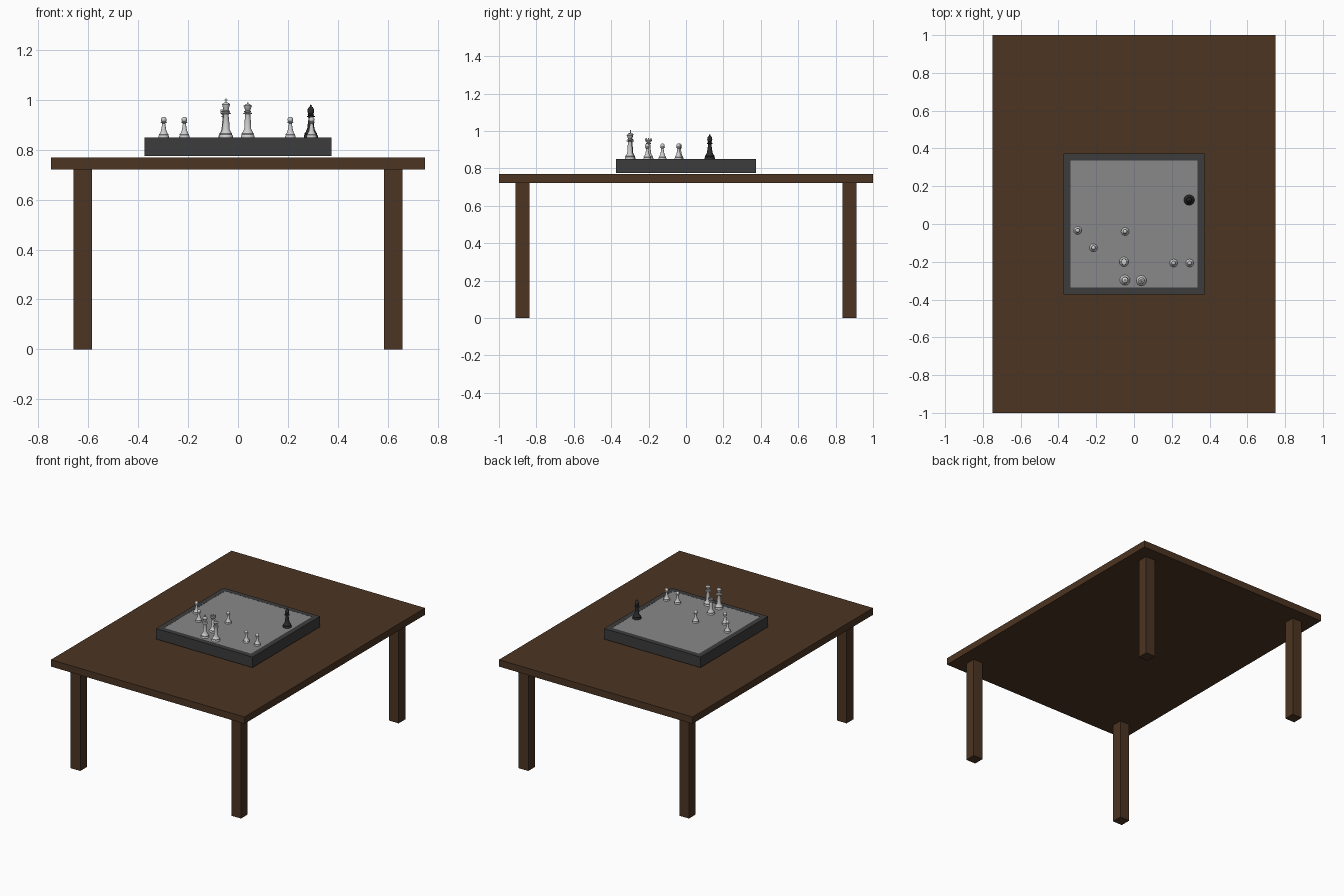
import bpy, bmesh, math

if "Cube" in bpy.data.objects:
    bpy.data.objects.remove(bpy.data.objects["Cube"])


def material(name, rgb):
    m = bpy.data.materials.new(name)
    m.diffuse_color = (*rgb, 1)
    m.use_nodes = True
    m.node_tree.nodes["Principled BSDF"].inputs["Base Color"].default_value = m.diffuse_color
    return m


WOOD = material("dark_wood", (0.072, 0.035, 0.016))
FRAME = material("charcoal", (0.045, 0.045, 0.046))
FIELD = material("grey_field", (0.25, 0.25, 0.25))
WHITE = material("pale_grey", (0.62, 0.62, 0.62))
BLACK = material("black", (0.025, 0.025, 0.025))


def finish(name, bm, mat):
    bmesh.ops.recalc_face_normals(bm, faces=bm.faces[:])
    me = bpy.data.meshes.new(name)
    bm.to_mesh(me)
    bm.free()
    me.materials.append(mat)
    ob = bpy.data.objects.new(name, me)
    bpy.context.collection.objects.link(ob)
    return ob


def add_box(bm, lo, hi):
    verts = bmesh.ops.create_cube(bm, size=1)["verts"]
    for v in verts:
        for i in range(3):
            v.co[i] = lo[i] if v.co[i] < 0 else hi[i]
    return verts


def box(name, lo, hi, mat):
    bm = bmesh.new()
    add_box(bm, lo, hi)
    return finish(name, bm, mat)


def add_lathe(bm, profile, sides=24):
    rings = []
    for r, z in profile:
        rings.append([bm.verts.new((r * math.cos(2 * math.pi * k / sides),
                                    r * math.sin(2 * math.pi * k / sides), z))
                      for k in range(sides)])
    for a, b in zip(rings, rings[1:]):
        for k in range(sides):
            j = (k + 1) % sides
            bm.faces.new((a[k], a[j], b[j], b[k]))
    bm.faces.new(rings[0][::-1])
    bm.faces.new(rings[-1])


def ball(r, z, start=-50, end=85, stretch=1.0):
    """Profile points of a ball centred at height z."""
    return [(r * math.cos(math.radians(a)), z + stretch * r * math.sin(math.radians(a)))
            for a in [start + (end - start) * i / 8 for i in range(9)]]


# Table top and four legs
box("table_top", (-0.75, -1, 0.722), (0.75, 1, 0.77), WOOD)
for sx in (-1, 1):
    for sy in (-1, 1):
        x, y = sx * 0.623, sy * 0.873
        box("table_leg", (x - 0.0375, y - 0.0375, 0), (x + 0.0375, y + 0.0375, 0.722), WOOD)

# Game board: dark frame with an inset playing field
TOP = 0.85
box("board_frame", (-0.374, -0.374, 0.776), (0.374, 0.374, TOP - 0.002), FRAME)
for s in (-1, 1):
    a, b = sorted((s * 0.337, s * 0.374))
    box("board_rim", (a, -0.374, TOP - 0.002), (b, 0.374, TOP), FRAME)
    box("board_rim", (-0.337, a, TOP - 0.002), (0.337, b, TOP), FRAME)
box("playing_field", (-0.337, -0.337, TOP - 0.002), (0.337, 0.337, TOP - 0.0005), FIELD)


# Lathe profiles for the pieces
def foot(r):
    """Stepped round foot with a flaring skirt."""
    return [(r, 0), (r, r * 0.25), (r * 0.88, r * 0.4), (r * 0.92, r * 0.55),
            (r * 0.72, r * 0.8), (r * 0.52, r * 1.25)]


def collar(r, z):
    return [(r * 0.6, z - 0.003), (r, z - 0.001), (r, z + 0.002), (r * 0.6, z + 0.004)]


PAWN = foot(0.021) + [(0.0075, 0.045), (0.006, 0.056)] + collar(0.0125, 0.06) + ball(0.0115, 0.071)
ROOK = foot(0.025) + [(0.011, 0.055), (0.009, 0.078)] + collar(0.014, 0.083) + [
    (0.011, 0.09), (0.018, 0.098), (0.018, 0.104), (0.012, 0.104)]
BISHOP = foot(0.028) + [(0.012, 0.055), (0.009, 0.078)] + collar(0.016, 0.083) + collar(
    0.013, 0.09) + ball(0.0135, 0.106, stretch=1.35) + ball(0.004, 0.127)
QUEEN = foot(0.027) + [(0.013, 0.06), (0.010, 0.09)] + collar(0.018, 0.096) + collar(
    0.014, 0.103) + [(0.010, 0.108), (0.017, 0.127), (0.014, 0.128), (0.009, 0.133)] + ball(0.004, 0.136)
KING = foot(0.027) + [(0.013, 0.06), (0.010, 0.09)] + collar(0.019, 0.096) + collar(
    0.015, 0.104) + [(0.010, 0.11), (0.016, 0.132), (0.014, 0.135), (0.005, 0.140)]


def piece(name, profile, x, y, mat):
    bm = bmesh.new()
    add_lathe(bm, profile)
    if name == "king":        # cross finial
        add_box(bm, (-0.002, -0.002, 0.138), (0.002, 0.002, 0.156))
        add_box(bm, (-0.006, -0.002, 0.147), (0.006, 0.002, 0.151))
    if name == "rook":        # battlements
        for k in range(6):
            t = k * math.pi / 3
            cx, cy = 0.0148 * math.cos(t), 0.0148 * math.sin(t)
            add_box(bm, (cx - 0.003, cy - 0.003, 0.102), (cx + 0.003, cy + 0.003, 0.112))
    ob = finish(name, bm, mat)
    ob.location = (x, y, TOP)
    bpy.ops.object.select_all(action='DESELECT')
    ob.select_set(True)
    bpy.context.view_layer.objects.active = ob
    bpy.ops.object.shade_smooth_by_angle(angle=math.radians(40))


# Pieces on the board
for x, y in ((-0.298, -0.034), (-0.215, -0.126), (-0.047, -0.04), (0.21, -0.207), (0.295, -0.207)):
    piece("pawn", PAWN, x, y, WHITE)
piece("rook", ROOK, -0.053, -0.2, WHITE)
piece("king", KING, -0.048, -0.297, WHITE)
piece("queen", QUEEN, 0.039, -0.3, WHITE)
piece("bishop", BISHOP, 0.292, 0.127, BLACK)
